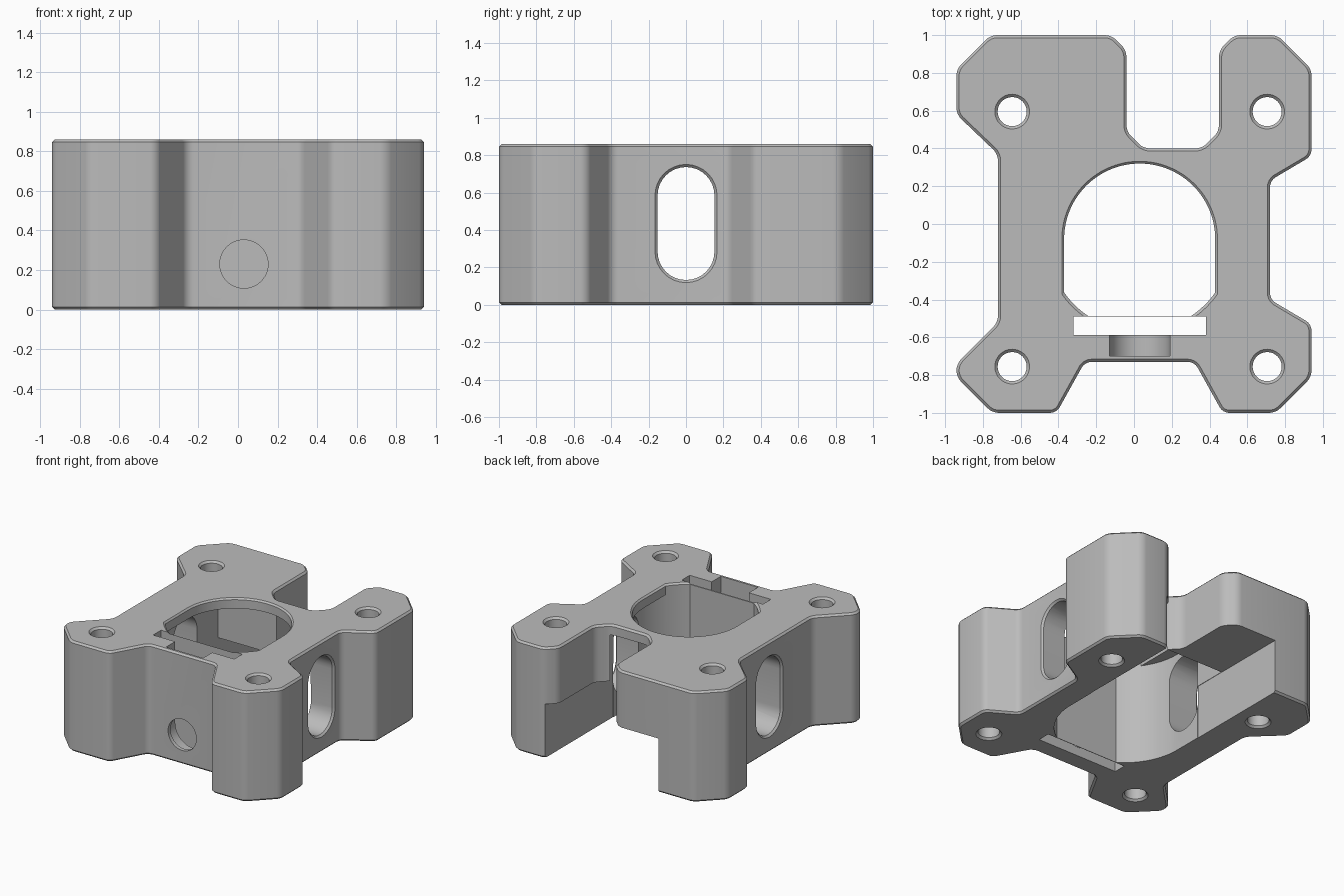
import bpy, bmesh
from math import radians, sin, cos
from mathutils import Matrix

cube = bpy.data.objects.get("Cube")
if cube:
    bpy.data.objects.remove(cube, do_unlink=True)

HEIGHT = 0.86
CX, CY = 0.03, -0.08            # centre of the main bore

grey = bpy.data.materials.new("light_grey")
grey.use_nodes = True
grey.diffuse_color = (0.5, 0.5, 0.5, 1)
grey.node_tree.nodes["Principled BSDF"].inputs["Base Color"].default_value = (0.5, 0.5, 0.5, 1)


def make_object(name, bm):
    bmesh.ops.recalc_face_normals(bm, faces=bm.faces)
    mesh = bpy.data.meshes.new(name)
    bm.to_mesh(mesh)
    bm.free()
    obj = bpy.data.objects.new(name, mesh)
    bpy.context.collection.objects.link(obj)
    mesh.materials.append(grey)
    return obj


def prism(points, z0, z1, grow=1.0):
    """Extruded outline; grow widens the top end about the bore centre."""
    bm = bmesh.new()
    low = [bm.verts.new((x, y, z0)) for x, y in points]
    high = [bm.verts.new((CX + (x - CX) * grow, CY + (y - CY) * grow, z1)) for x, y in points]
    bm.faces.new(low[::-1])
    bm.faces.new(high)
    for i in range(len(low)):
        j = (i + 1) % len(low)
        bm.faces.new((low[i], low[j], high[j], high[i]))
    return bm


def box(x0, x1, y0, y1, z0, z1):
    return prism([(x0, y0), (x1, y0), (x1, y1), (x0, y1)], z0, z1)


def cylinder(centre, axis, r0, r1, length, segments=48):
    bm = bmesh.new()
    turn = {"x": Matrix.Rotation(radians(90), 4, "Y"),
            "y": Matrix.Rotation(radians(90), 4, "X"),
            "z": Matrix.Identity(4)}[axis]
    bmesh.ops.create_cone(bm, cap_ends=True, segments=segments, radius1=r0, radius2=r1,
                          depth=length, matrix=Matrix.Translation(centre) @ turn)
    return bm


def arc(radius, start, end, steps):
    return [(CX + radius * cos(radians(start + (end - start) * i / steps)),
             CY + radius * sin(radians(start + (end - start) * i / steps)))
            for i in range(steps + 1)]


# Body outline, counter-clockwise from the front right foot
outline = [(-0.94, -0.81), (-0.75, -1), (-0.41, -1), (-0.26, -0.73), (0.32, -0.73), (0.47, -1),
           (0.75, -1), (0.94, -0.81), (0.94, -0.53), (0.72, -0.40), (0.72, 0.23), (0.94, 0.36),
           (0.94, 0.82), (0.76, 1), (0.53, 1), (0.45, 0.92), (0.45, 0.49), (0.36, 0.40),
           (0.05, 0.40), (-0.04, 0.49), (-0.04, 0.92), (-0.12, 1), (-0.76, 1), (-0.94, 0.82),
           (-0.94, 0.58), (-0.72, 0.37), (-0.72, -0.52), (-0.94, -0.74)]
bm = prism(outline, 0, HEIGHT)
upright = [e for e in bm.edges if abs(e.verts[0].co.z - e.verts[1].co.z) > 0.5]
bmesh.ops.bevel(bm, geom=upright, offset=0.033, segments=4, profile=0.5,
                affect="EDGES", clamp_overlap=True)
rim = [e for e in bm.edges if abs(e.verts[0].co.z - e.verts[1].co.z) < 0.01]
bmesh.ops.bevel(bm, geom=rim, offset=0.014, segments=1, affect="EDGES", clamp_overlap=True)
body = make_object("mount_body", bm)
bpy.context.view_layer.objects.active = body


def cut(bm):
    cutter = make_object("cutter", bm)
    cutter.hide_render = True
    mod = body.modifiers.new("cut", "BOOLEAN")
    mod.operation = "DIFFERENCE"
    mod.solver = "EXACT"
    mod.object = cutter
    bpy.ops.object.modifier_apply(modifier=mod.name)
    bpy.data.objects.remove(cutter, do_unlink=True)


# Main cavity below the top lip, round in front and square behind
R = 0.49
front_r = arc(R, -56, 0, 16)
front_l = arc(R, 180, 236, 16)
cut(prism(front_r + [(CX + R, 0.412), (CX - R, 0.412)] + front_l, -0.1, 0.78))

# Lower opening through the back
cut(box(CX - R - 0.003, CX + R + 0.003, 0.15, 1.2, -0.1, 0.42))

# Opening in the top lip, with its chamfer
lip = arc(R, -56, -35.3, 6) + arc(0.4, 0, 180, 48) + arc(R, 215.3, 236, 6)
cut(prism(lip, 0.7, HEIGHT + 0.1))
cut(prism(lip, HEIGHT - 0.012, HEIGHT + 0.012, 1.06))

# Clip slot and round-bottomed pocket behind the front wall
cut(box(-0.32, 0.38, -0.588, -0.49, -0.1, 1))
cut(box(CX - 0.16, CX + 0.16, -0.70, -0.55, 0.23, 1))
cut(cylinder((CX, -0.625, 0.23), "y", 0.16, 0.16, 0.15))
cut(cylinder((CX, -0.7, 0.23), "y", 0.122, 0.122, 0.25))

# Mounting holes, chamfered at both ends
for x in (-0.645, 0.705):
    for y in (-0.755, 0.595):
        cut(cylinder((x, y, 0.43), "z", 0.077, 0.077, 1.2, 32))
        cut(cylinder((x, y, HEIGHT), "z", 0.077, 0.107, 0.03, 32))
        cut(cylinder((x, y, 0), "z", 0.107, 0.077, 0.03, 32))


# Rounded side slots, chamfered outside
def stadium(x0, x1, r0, r1):
    bm = bmesh.new()
    rings = []
    for x, r in ((x0, r0), (x1, r1)):
        ring = []
        for i in range(34):
            a = radians(180 * (i if i < 17 else i - 1) / 16)
            z = 0.585 if i < 17 else 0.285
            ring.append(bm.verts.new((x, r * cos(a), z + r * sin(a))))
        rings.append(ring)
        bm.faces.new(ring)
    for i in range(34):
        j = (i + 1) % 34
        bm.faces.new((rings[0][i], rings[0][j], rings[1][j], rings[1][i]))
    return bm


for side in (-1, 1):
    cut(stadium(side * 0.3, side * 0.9, 0.152, 0.152))
    cut(stadium(side * 0.706, side * 0.734, 0.152, 0.18))

# Smooth rounds, crisp edges
for obj in bpy.context.selected_objects:
    obj.select_set(False)
body.select_set(True)
bpy.ops.object.shade_smooth_by_angle(angle=radians(30))
